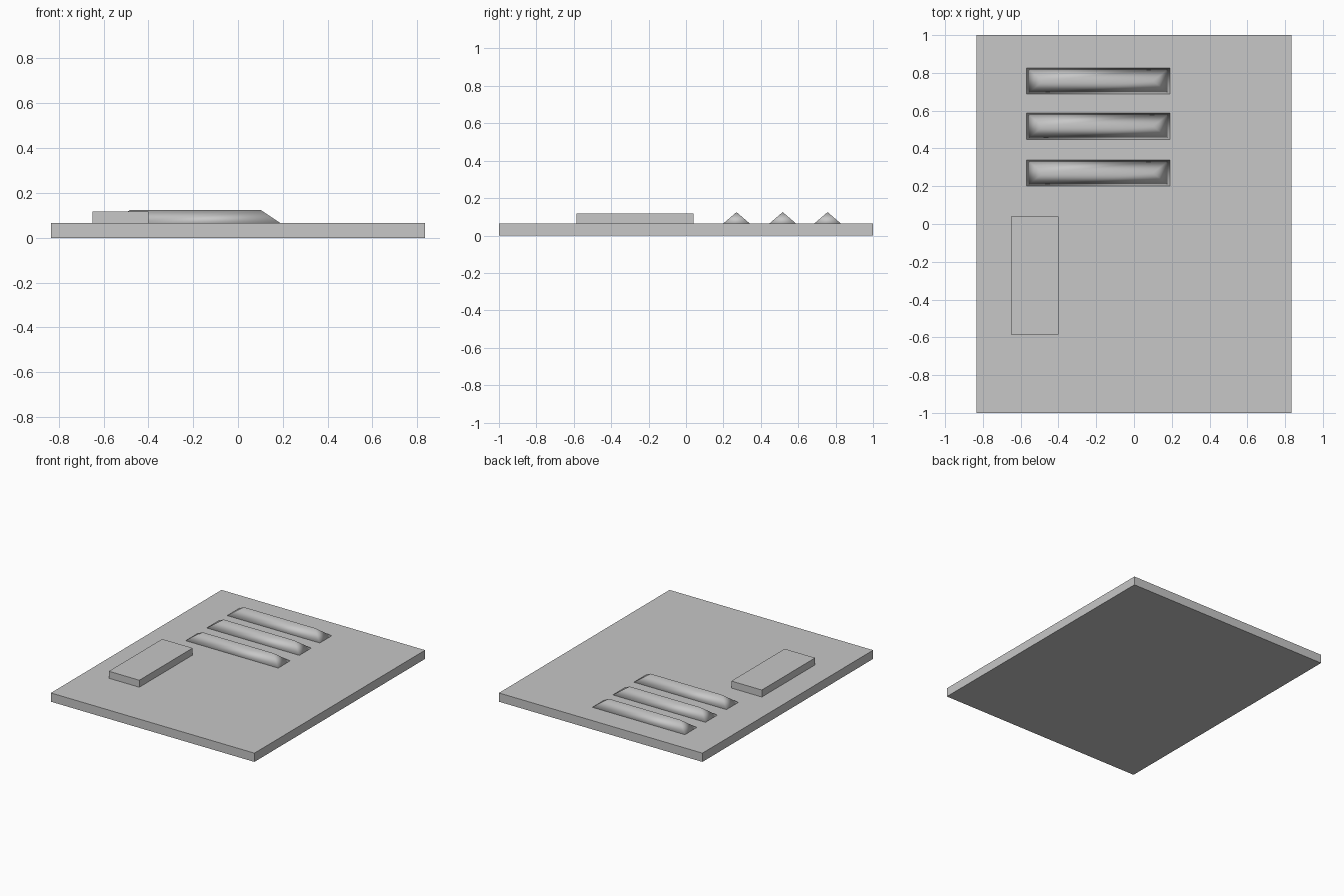
import bpy
import bmesh
from mathutils import Vector

if "Cube" in bpy.data.objects:
    bpy.data.objects.remove(bpy.data.objects["Cube"], do_unlink=True)

GREY = (0.57, 0.57, 0.57, 1)
grey = bpy.data.materials.new("plain grey")
grey.use_nodes = True
grey.diffuse_color = GREY
grey.node_tree.nodes["Principled BSDF"].inputs["Base Color"].default_value = GREY

PLATE_TOP = 0.065


def add_block(name, low, high):
    """Box between two corners."""
    low, high = Vector(low), Vector(high)
    bm = bmesh.new()
    bmesh.ops.create_cube(bm, size=1)
    bmesh.ops.scale(bm, vec=high - low, verts=bm.verts)
    bmesh.ops.translate(bm, vec=(low + high) / 2, verts=bm.verts)
    return finish(name, bm)


def add_ridge(name, y, x0=-0.57, x1=0.19, half=0.07, inset=0.09, top=0.125):
    """Hipped ridge lying along x."""
    bm = bmesh.new()
    a, b, c, d = [bm.verts.new((px, y + py, PLATE_TOP)) for px, py in
                  ((x0, -half), (x1, -half), (x1, half), (x0, half))]
    e = bm.verts.new((x0 + inset, y, top))
    f = bm.verts.new((x1 - inset, y, top))
    for face in ((a, b, f, e), (c, d, e, f), (b, c, f), (d, a, e), (d, c, b, a)):
        bm.faces.new(face).smooth = True
    return finish(name, bm)


def finish(name, bm):
    mesh = bpy.data.meshes.new(name)
    bm.to_mesh(mesh)
    bm.free()
    mesh.materials.append(grey)
    obj = bpy.data.objects.new(name, mesh)
    bpy.context.collection.objects.link(obj)
    return obj


# Base slab and the raised block on it
add_block("base_plate", (-0.835, -1, 0), (0.835, 1, PLATE_TOP))
add_block("raised_block", (-0.65, -0.585, PLATE_TOP), (-0.4, 0.04, 0.117))

# Three parallel ridges with softly shaded sides
for label, y in (("front", 0.27), ("middle", 0.517), ("back", 0.757)):
    add_ridge(label + "_ridge", y)
